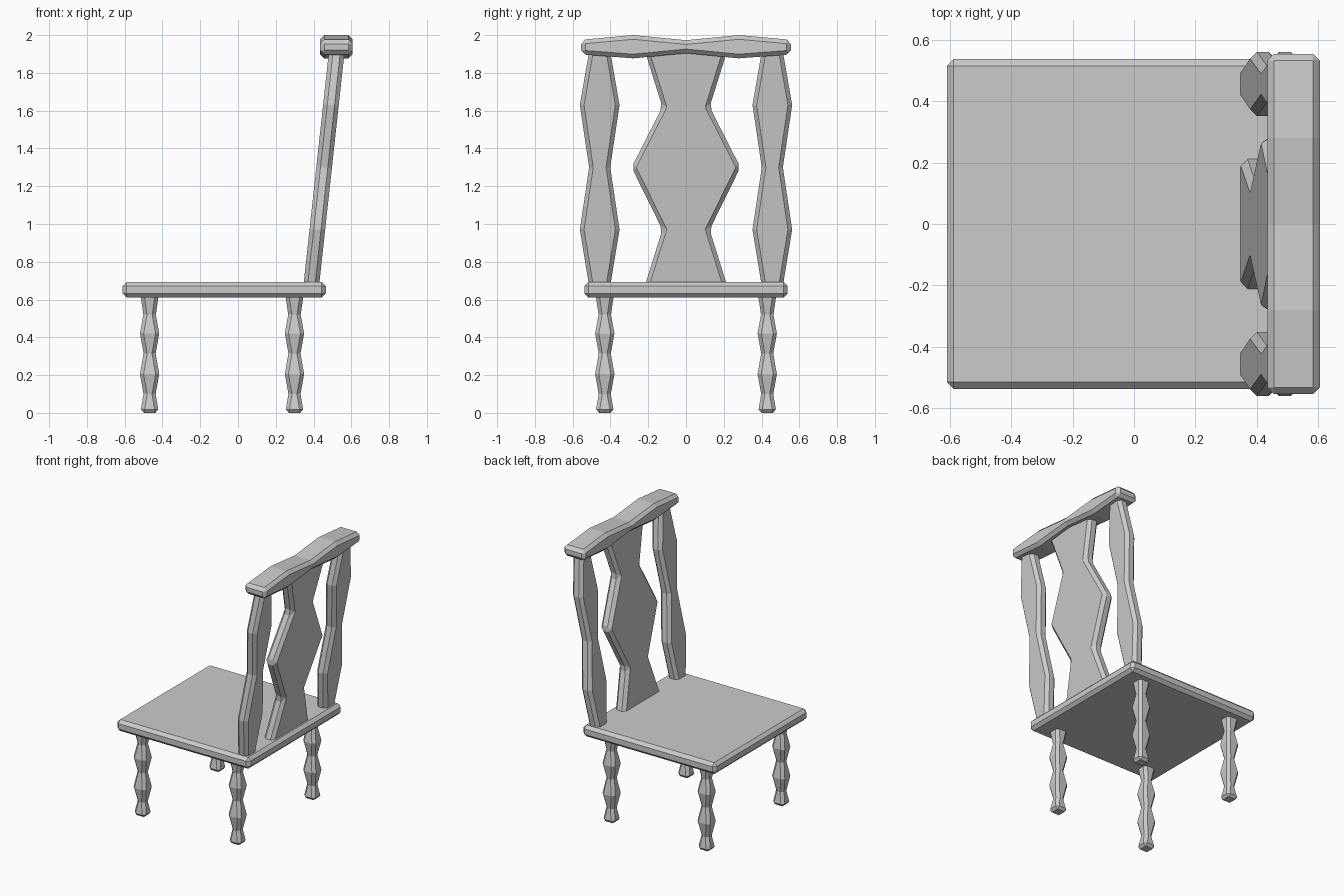
import bpy, bmesh

if "Cube" in bpy.data.objects:
    bpy.data.objects.remove(bpy.data.objects["Cube"])

CHAMFER = 0.022


def finish(name, bm, chamfer=CHAMFER, mirror=False):
    """Turn a bmesh into an object with chamfered edges, optionally mirrored in y."""
    bmesh.ops.recalc_face_normals(bm, faces=bm.faces)
    mesh = bpy.data.meshes.new(name)
    bm.to_mesh(mesh)
    bm.free()
    ob = bpy.data.objects.new(name, mesh)
    bpy.context.collection.objects.link(ob)
    bev = ob.modifiers.new("chamfer", 'BEVEL')
    bev.width = chamfer
    bev.segments = 1
    bev.limit_method = 'ANGLE'
    if mirror:
        mir = ob.modifiers.new("mirror", 'MIRROR')
        mir.use_axis = (False, True, False)
        mir.use_mirror_merge = False
    return ob


def slab(name, outline, x0, x1, slope=0.0, mirror=False):
    """Extrude a (y, z) outline along x, leaning it backwards by slope."""
    bm = bmesh.new()
    face = bm.faces.new([bm.verts.new((x0, y, z)) for y, z in outline])
    new = bmesh.ops.extrude_face_region(bm, geom=[face], use_keep_orig=True)
    for v in new["geom"]:
        if isinstance(v, bmesh.types.BMVert):
            v.co.x = x1
    for v in bm.verts:
        v.co.x += slope * (v.co.z - 0.69)
    return finish(name, bm, mirror=mirror)


def upright(name, profile, cy, mirror=False):
    """Leaning back piece from (z, half width) pairs around y = cy."""
    outline = [(cy + w, z) for z, w in profile]
    outline += [(cy - w, z) for z, w in reversed(profile)]
    return slab(name, outline, 0.348, 0.431, 0.109, mirror)


def leg(name, cx, cy):
    """Square turned leg with alternating bulges."""
    profile = [(0, 0.049), (0.10, 0.032), (0.205, 0.051), (0.315, 0.032),
               (0.42, 0.051), (0.52, 0.033), (0.63, 0.049)]
    bm = bmesh.new()
    rings = [[bm.verts.new((cx + sx * w, cy + sy * w, z))
              for sx, sy in ((-1, -1), (1, -1), (1, 1), (-1, 1))]
             for z, w in profile]
    for a, b in zip(rings, rings[1:]):
        for i in range(4):
            j = (i + 1) % 4
            bm.faces.new((a[i], a[j], b[j], b[i]))
    bm.faces.new(rings[0])
    bm.faces.new(rings[-1])
    return finish(name, bm, chamfer=0.019, mirror=True)


# Seat
bm = bmesh.new()
bmesh.ops.create_cube(bm, size=1)
for v in bm.verts:
    v.co = (-0.073 + v.co.x * 1.076, v.co.y * 1.076, 0.652 + v.co.z * 0.084)
finish("seat", bm)

# Legs (mirrored left and right)
leg("front_legs", -0.468, 0.43)
leg("rear_legs", 0.299, 0.43)

# Back posts and central splat
upright("back_posts", [(0.66, 0.054), (0.97, 0.105), (1.30, 0.056),
                       (1.63, 0.105), (1.93, 0.053)], 0.457, True)
upright("back_splat", [(0.66, 0.222), (0.97, 0.125), (1.30, 0.288),
                       (1.62, 0.125), (1.93, 0.222)], 0.0)

# Wavy top rail
ys = [-0.555, -0.28, 0.0, 0.28, 0.555]
top = list(zip(ys, [1.975, 2.0, 1.973, 2.0, 1.975]))
bottom = list(zip(ys, [1.898, 1.877, 1.904, 1.877, 1.898]))
slab("top_rail", top + bottom[::-1], 0.435, 0.607)
